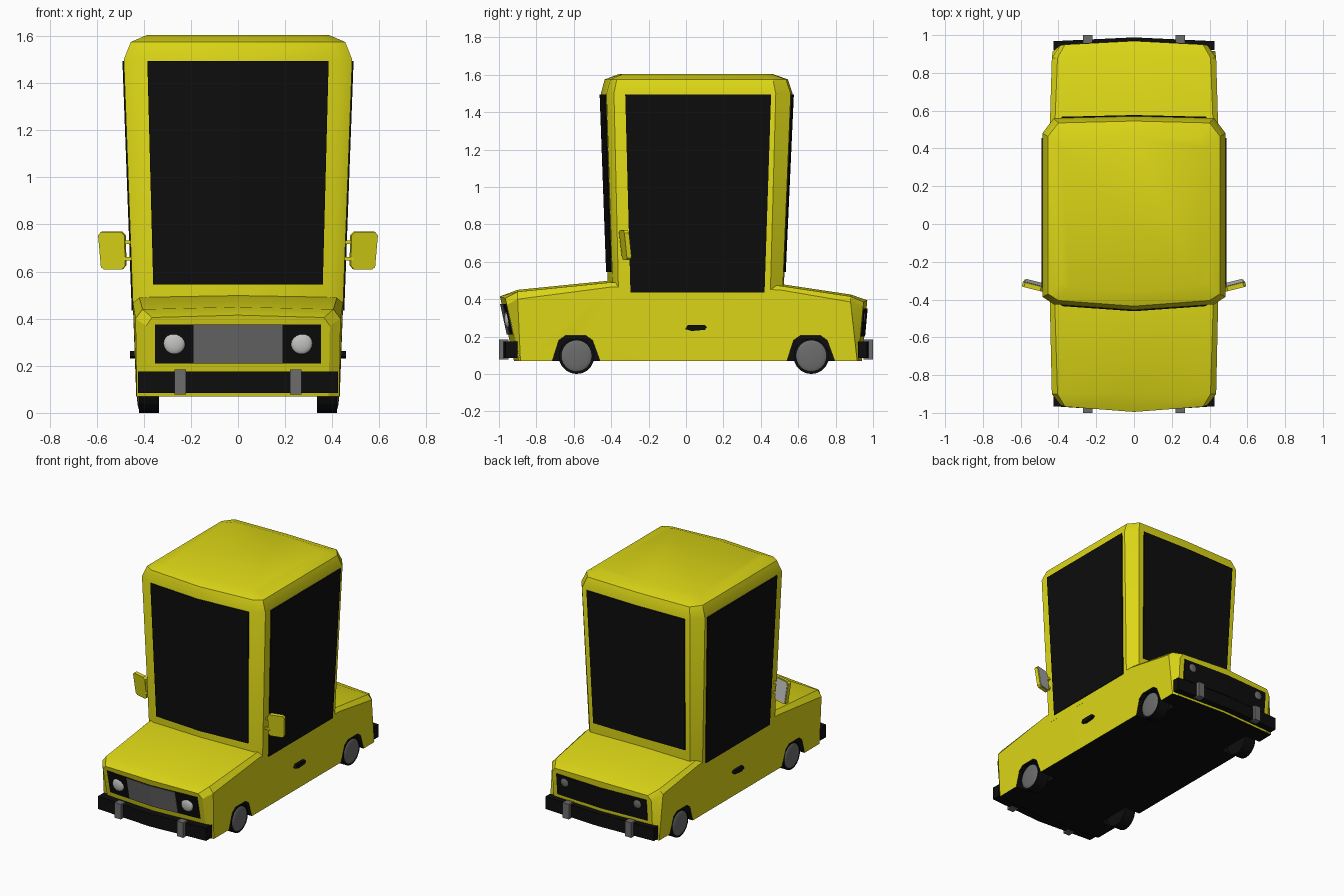
import bpy, bmesh, math
from mathutils import Matrix, Vector

cube = bpy.data.objects.get("Cube")
if cube:
    bpy.data.objects.remove(cube, do_unlink=True)


def material(name, color):
    mat = bpy.data.materials.new(name)
    mat.use_nodes = True
    rgba = (*color, 1.0)
    mat.diffuse_color = rgba
    mat.node_tree.nodes["Principled BSDF"].inputs["Base Color"].default_value = rgba
    return mat


yellow = material("yellow paint", (0.72, 0.68, 0.008))
black = material("black trim", (0.004, 0.004, 0.004))
grey = material("grey metal", (0.15, 0.15, 0.15))
light = material("light glass", (0.55, 0.55, 0.54))


def finish(name, bm, mats, smooth=False, matrix=None):
    """Turn a bmesh into a named object with materials."""
    if matrix:
        bm.transform(matrix)
    bmesh.ops.recalc_face_normals(bm, faces=bm.faces)
    mesh = bpy.data.meshes.new(name)
    bm.to_mesh(mesh)
    bm.free()
    obj = bpy.data.objects.new(name, mesh)
    bpy.context.collection.objects.link(obj)
    for mat in mats:
        mesh.materials.append(mat)
    if smooth:
        shade(obj)
    return obj


def activate(obj):
    bpy.ops.object.select_all(action="DESELECT")
    obj.select_set(True)
    bpy.context.view_layer.objects.active = obj


def shade(obj):
    activate(obj)
    bpy.ops.object.shade_smooth_by_angle(angle=math.radians(30))


def loft(rings):
    """Skin closed rings of equal length; ends stay open."""
    bm = bmesh.new()
    rows = [[bm.verts.new(p) for p in ring] for ring in rings]
    n = len(rows[0])
    for a, b in zip(rows, rows[1:]):
        for i in range(n):
            j = (i + 1) % n
            bm.faces.new((a[i], a[j], b[j], b[i]))
    return bm, rows


def prism(name, pts, lo, hi, axis, mat, matrix=None):
    """Extrude a 2D outline along an axis."""
    place = {"x": lambda p, h: (h, p[0], p[1]),
             "y": lambda p, h: (p[0], h, p[1]),
             "z": lambda p, h: (p[0], p[1], h)}[axis]
    bm, rows = loft([[place(p, h) for p in pts] for h in (lo, hi)])
    for row in rows:
        bm.faces.new(row)
    return finish(name, bm, [mat], matrix=matrix)


def box(name, x, y, z, mat):
    return prism(name, [(x[0], y[0]), (x[1], y[0]), (x[1], y[1]), (x[0], y[1])],
                 z[0], z[1], "z", mat)


def dome(name, center, size, mat):
    """Flattened sphere for lamps and hubs."""
    bm = bmesh.new()
    bmesh.ops.create_uvsphere(bm, u_segments=16, v_segments=12, radius=1)
    obj = finish(name, bm, [mat], matrix=Matrix.Translation(center) @ Matrix.Diagonal((*size, 1)))
    for poly in obj.data.polygons:
        poly.use_smooth = True
    return obj


# Bowed planes of the nose and tail panels
def nose(x, z):
    return -0.92 - 0.217 * (z - 0.07) + 0.07 * abs(x)


def tail(x, z):
    return 0.94 + 0.09 * (z - 0.07) - 0.05 * abs(x)


# Lower body: half-section of bottom, shoulder, top edge and crown, lofted in y
FLOOR = 0.07
sections = [
    (nose, nose, 0.385, 0.39, 0.365, 0.37, 0.405),
    (-0.885, -0.90, 0.43, 0.435, 0.405, 0.40, 0.44),
    (-0.40, -0.40, 0.432, 0.446, 0.42, 0.465, 0.49),
    (0.50, 0.50, 0.432, 0.446, 0.42, 0.45, 0.472),
    (0.915, 0.88, 0.43, 0.435, 0.405, 0.385, 0.415),
    (tail, tail, 0.385, 0.39, 0.365, 0.35, 0.385),
]


def body_ring(yb, yt, wb, ws, wt, zs, zt):
    half = [(wb, yb, FLOOR), (ws, yt, zs), (wt, yt, zt)]
    full = [(-x, y, z) for x, y, z in half] + [(0, yt, zt + 0.01)]
    full += half[::-1] + [(0, yb, FLOOR)]
    return [(x, y(x, z) if callable(y) else y, z) for x, y, z in full]


bm, rows = loft([body_ring(*s) for s in sections])
for row in (rows[0], rows[-1]):
    bm.faces.new([row[i] for i in (0, 1, 2, 3, 7)])
    bm.faces.new([row[i] for i in (3, 4, 5, 6, 7)])
body = finish("lower_body", bm, [yellow, black])

# Wheel arches cut into the sides
AXLES = (-0.585, 0.67)
arch = [(-0.135, 0.0), (-0.13, FLOOR), (-0.095, 0.18), (-0.06, 0.205),
        (0.05, 0.205), (0.085, 0.18), (0.125, FLOOR), (0.13, 0.0)]
for axle in AXLES:
    for side in (-1, 1):
        cutter = prism("arch_cutter", [(axle + y, z) for y, z in arch],
                       side * 0.31, side * 0.6, "x", black)
        cutter.hide_render = True
        mod = body.modifiers.new("arch", "BOOLEAN")
        mod.operation = "DIFFERENCE"
        mod.solver = "EXACT"
        mod.object = cutter
        activate(body)
        bpy.ops.object.modifier_apply(modifier=mod.name)
        bpy.data.objects.remove(cutter, do_unlink=True)
for poly in body.data.polygons:
    c = poly.center
    in_arch = abs(c.x) < 0.42 and c.z < 0.22 and min(abs(c.y - a) for a in AXLES) < 0.15
    poly.material_index = int(poly.normal.z < -0.9 or in_arch)
shade(body)

# Tall cabin: z, half width, corner x, then front and rear y (side, corner, middle)
levels = [
    (0.40, 0.444, 0.39, -0.36, -0.39, -0.415, 0.45, 0.515, 0.52),
    (1.50, 0.485, 0.425, -0.385, -0.425, -0.455, 0.48, 0.56, 0.57),
    (1.575, 0.455, 0.40, -0.37, -0.405, -0.435, 0.465, 0.535, 0.545),
    (1.605, 0.385, 0.34, -0.31, -0.335, -0.355, 0.40, 0.455, 0.46),
]


def cabin_ring(z, w, xc, fs, fc, fm, rs, rc, rm):
    return [(x, y, z) for x, y in (
        (-w, fs), (-xc, fc), (0, fm), (xc, fc), (w, fs),
        (w, rs), (xc, rc), (0, rm), (-xc, rc), (-w, rs))]


bm, rows = loft([cabin_ring(*v) for v in levels])
bm.faces.new(rows[-1])
bm.faces.new(rows[0])
finish("cabin", bm, [yellow], smooth=True)


def cabin_at(z):
    return Vector(levels[0]).lerp(Vector(levels[1]), (z - 0.40) / 1.1)


def cabin_y(x, z, corner, middle):
    v = cabin_at(z)
    return v[middle] + (v[corner] - v[middle]) * abs(x) / v[2]


def plate(name, columns, offset, mat):
    """Thin panel from vertical columns of points, thickened along offset."""
    back = [[Vector(p) - Vector(offset) * 0.2 for p in c] for c in columns]
    front = [[Vector(p) + Vector(offset) for p in c] for c in columns]
    bm, rows = loft([[b[0], b[1], f[1], f[0]] for b, f in zip(back, front)])
    bm.faces.new(rows[0])
    bm.faces.new(rows[-1])
    return finish(name, bm, [mat])


def bowed_plate(name, surface, low, high, wl, wh, out, mat):
    cols = [[(k * w, surface(k * w, z), z) for w, z in ((wl, low), (wh, high))]
            for k in (-1, 0, 1)]
    return plate(name, cols, (0, out, 0), mat)


# Windows
bowed_plate("windshield", lambda x, z: cabin_y(x, z, 4, 5), 0.545, 1.495, 0.36, 0.385, -0.007, black)
bowed_plate("rear_window", lambda x, z: cabin_y(x, z, 7, 8), 0.545, 1.495, 0.36, 0.385, 0.007, black)
for side, label in ((-1, "right"), (1, "left")):
    cols = [[(side * cabin_at(z)[1], y, z) for y, z in ((yl, 0.435), (yh, 1.495))]
            for yl, yh in ((-0.297, -0.325), (0.42, 0.455))]
    plate(label + "_side_window", cols, (side * 0.006, 0, 0), black)

# Nose and tail panels
bowed_plate("front_panel", nose, 0.21, 0.375, 0.353, 0.353, -0.005, black)
bowed_plate("grille", nose, 0.212, 0.373, 0.19, 0.19, -0.008, grey)
bowed_plate("rear_panel", tail, 0.20, 0.35, 0.353, 0.353, 0.006, black)

# Bumpers
for label, end, tip, inner in (("front", -0.965, -0.993, -0.90), ("rear", 0.968, 0.988, 0.92)):
    outline = [(-0.425, inner), (-0.425, end), (0, tip), (0.425, end), (0.425, inner)]
    prism(label + "_bumper", outline, 0.085, 0.175, "z", black)

# Parts that repeat on both sides
for side, label in ((-1, "right"), (1, "left")):
    x = side * 0.27
    dome(label + "_headlight", (x, nose(x, 0.295) - 0.005, 0.295), (0.046, 0.016, 0.046), light)
    x = side * 0.285
    dome(label + "_rear_lamp", (x, tail(x, 0.305) + 0.006, 0.305), (0.03, 0.008, 0.03), grey)
    guard = sorted((side * 0.22, side * 0.27))
    box(label + "_front_guard", guard, (-1.0, -0.95), (0.078, 0.185), grey)
    box(label + "_rear_guard", guard, (0.95, 1.0), (0.078, 0.185), grey)

    # Wheels with domed hubs
    for axle, end in zip(AXLES, ("front", "rear")):
        rim = [(axle + 0.095 * math.cos(a), 0.095 + 0.095 * math.sin(a))
               for a in (math.tau * i / 20 for i in range(20))]
        prism(f"{label}_{end}_tire", rim, side * 0.335, side * 0.42, "x", black)
        dome(f"{label}_{end}_hub", (side * 0.418, axle, 0.097), (0.012, 0.085, 0.085), grey)

    # Door handle
    grip = [(-0.005, 0.24), (0.01, 0.262), (0.1, 0.262), (0.113, 0.25), (0.1, 0.236), (0.03, 0.23)]
    prism(label + "_door_handle", grip, side * 0.42, side * 0.458, "x", black)

    # Side mirror: tilted housing, glass on the back, two stalks
    flip = Matrix.Diagonal((side, 1, 1, 1))
    pose = (flip @ Matrix.Translation((0.531, -0.325, 0.69))
            @ Matrix.Rotation(0.25, 4, "Z") @ Matrix.Rotation(0.12, 4, "X"))
    shell = [(-0.055, -0.065), (-0.04, -0.08), (0.04, -0.08), (0.052, -0.07),
             (0.06, 0.065), (0.048, 0.08), (-0.04, 0.08), (-0.055, 0.065)]
    prism(label + "_mirror_housing", shell, -0.012, 0.012, "y", yellow, pose)
    glass = [(px * 0.9, pz * 0.92) for px, pz in shell]
    prism(label + "_mirror_glass", glass, 0.011, 0.015, "y", light, pose)
    for z in (0.655, 0.725):
        box(label + "_mirror_stalk", sorted((side * 0.44, side * 0.49)),
            (-0.345, -0.33), (z - 0.007, z + 0.007), yellow)
